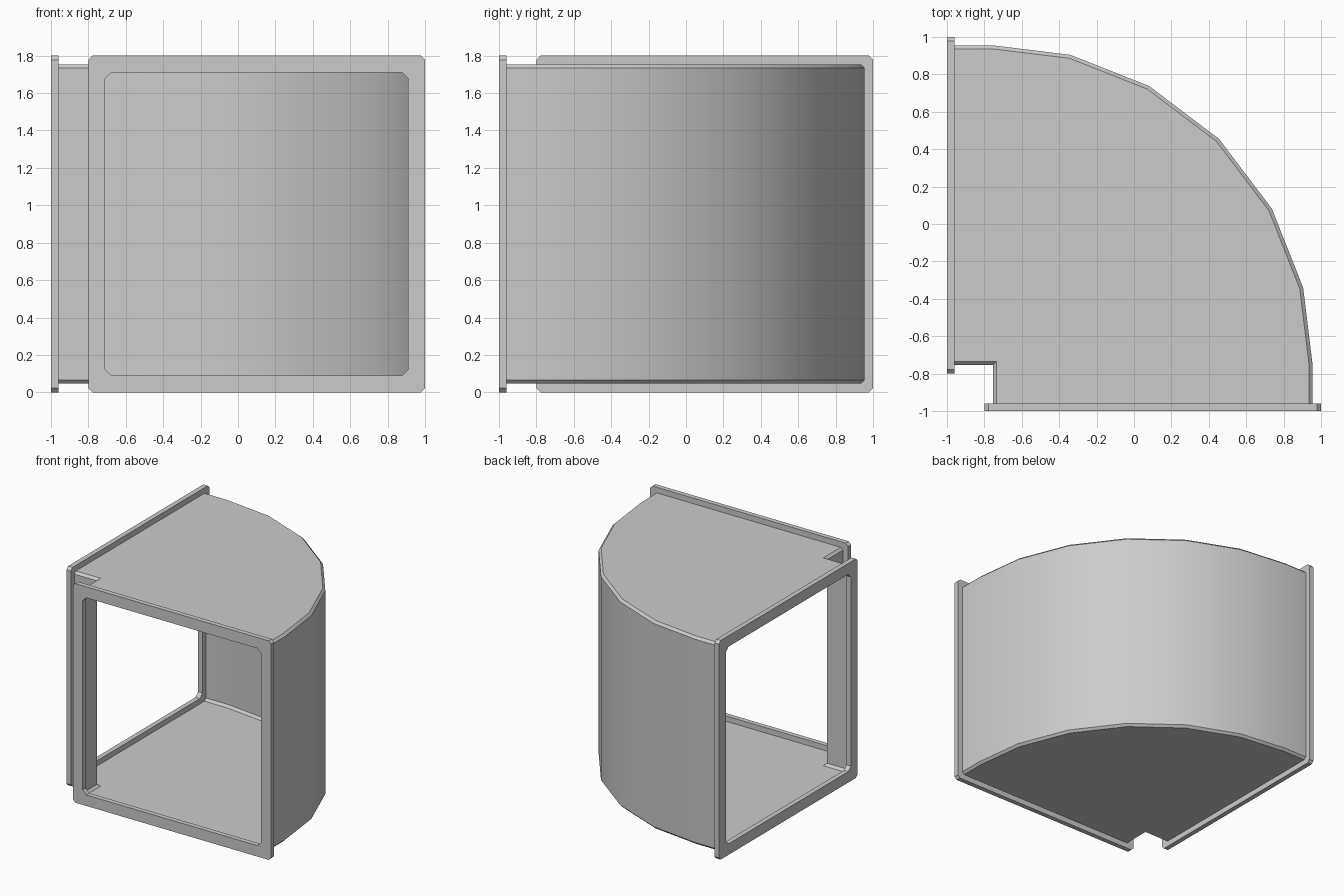
import bpy, bmesh, math
from mathutils import Vector

if "Cube" in bpy.data.objects:
    bpy.data.objects.remove(bpy.data.objects["Cube"], do_unlink=True)

grey = bpy.data.materials.new("plain grey")
grey.use_nodes = True
grey.diffuse_color = (0.6, 0.6, 0.6, 1)
grey.node_tree.nodes["Principled BSDF"].inputs["Base Color"].default_value = (0.6, 0.6, 0.6, 1)

CORNER = -0.753     # inside corner of the bend, in x and y
RADIUS = 1.708      # outer bend radius
BOTTOM, TOP = 0.046, 1.754
CHAMFER = 0.019
MOUTH = -0.96       # plane where the duct meets its flanges
BEND_ANGLES = (0, 14, 29.2, 45, 60.8, 76, 90)


def finish(bm, name):
    bmesh.ops.recalc_face_normals(bm, faces=bm.faces)
    mesh = bpy.data.meshes.new(name)
    bm.to_mesh(mesh)
    bm.free()
    mesh.materials.append(grey)
    obj = bpy.data.objects.new(name, mesh)
    bpy.context.collection.objects.link(obj)
    bpy.ops.object.select_all(action="DESELECT")
    obj.select_set(True)
    bpy.context.view_layer.objects.active = obj
    bpy.ops.object.shade_smooth_by_angle(angle=math.radians(30))


def plan(inset):
    """Plan outline of the bend, pulled inwards by inset."""
    inner, r = CORNER + inset, RADIUS - inset
    arc = [(CORNER + r * math.cos(math.radians(a)),
            CORNER + r * math.sin(math.radians(a))) for a in BEND_ANGLES]
    return ([(inner, MOUTH), (CORNER + r, MOUTH)] + arc
            + [(MOUTH, CORNER + r), (MOUTH, inner), (inner, inner)])


def duct(name):
    """Thin sheet bent through a quarter turn, open at both mouths."""
    bm = bmesh.new()
    levels = [(BOTTOM, CHAMFER), (BOTTOM + CHAMFER, 0),
              (TOP - CHAMFER, 0), (TOP, CHAMFER)]
    layers = [[bm.verts.new((x, y, z)) for x, y in plan(inset)] for z, inset in levels]
    count = len(layers[0])
    mouths = (0, count - 3)      # outline edges left open
    for a, b in zip(layers, layers[1:]):
        for i in range(count):
            if i not in mouths:
                j = (i + 1) % count
                bm.faces.new((a[i], a[j], b[j], b[i]))
    bm.faces.new(layers[0])
    bm.faces.new(layers[-1])
    finish(bm, name)


def octagon(x0, x1, z0, z1, c):
    """Rectangle with chamfered corners."""
    return [(x0 + c, z0), (x1 - c, z0), (x1, z0 + c), (x1, z1 - c),
            (x1 - c, z1), (x0 + c, z1), (x0, z1 - c), (x0, z0 + c)]


def flange(name, swap):
    """Flat frame around a mouth; swap puts it on the side mouth."""
    bm = bmesh.new()
    rim = octagon(-0.8, 1, 0, 1.8, 0.022)
    hole = octagon(-0.712, 0.91, 0.09, 1.71, 0.033)
    loops = [[bm.verts.new(Vector((y, x, z) if swap else (x, y, z))) for x, z in outline]
             for outline, y in ((rim, -1), (rim, MOUTH), (hole, MOUTH), (hole, -1))]
    for k in range(4):
        a, b = loops[k], loops[(k + 1) % 4]
        for i in range(len(a)):
            j = (i + 1) % len(a)
            bm.faces.new((a[i], a[j], b[j], b[i]))
    finish(bm, name)


# Thin quarter-turn duct
duct("duct_bend")

# Connection flanges
flange("front_flange", False)
flange("right_flange", True)
